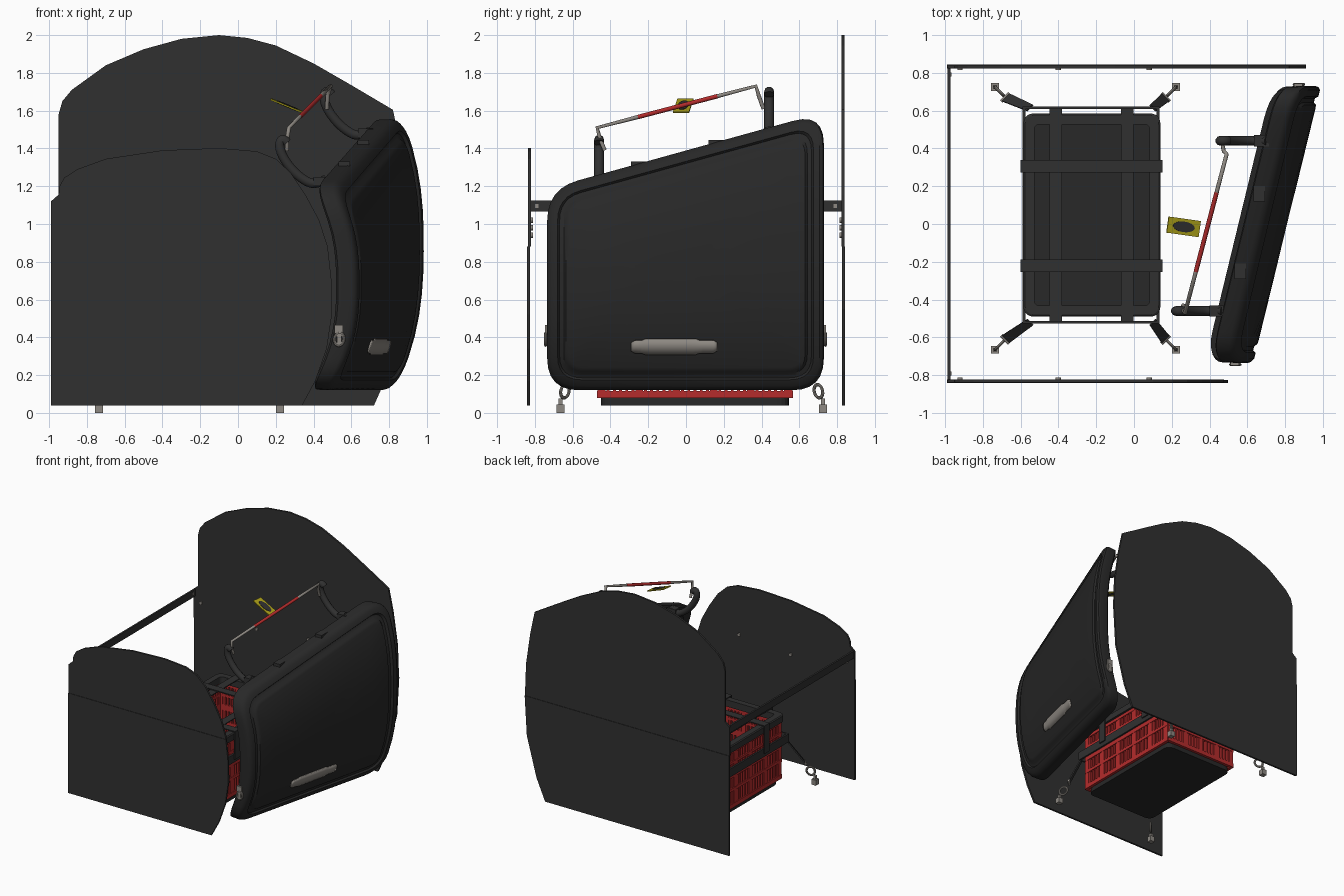
import bpy, bmesh, math
from mathutils import Vector, Matrix

if "Cube" in bpy.data.objects:
    bpy.data.objects.remove(bpy.data.objects["Cube"])

def mat(name, c):
    m = bpy.data.materials.new(name)
    m.diffuse_color = (*c, 1)
    m.use_nodes = True
    m.node_tree.nodes["Principled BSDF"].inputs["Base Color"].default_value = m.diffuse_color
    return m
DARK = mat("dark grey", (.030, .030, .030))
BLACK = mat("black", (.021, .021, .021))
RED = mat("red", (.46, .025, .025))
METAL = mat("warm metal", (.27, .25, .225))
YELLOW = mat("yellow", (.42, .36, .01))

def finish(name, bm, m, smooth=False):
    bmesh.ops.recalc_face_normals(bm, faces=bm.faces)
    me = bpy.data.meshes.new(name)
    bm.to_mesh(me); bm.free()
    ob = bpy.data.objects.new(name, me)
    bpy.context.collection.objects.link(ob)
    me.materials.append(m)
    if smooth:
        bpy.context.view_layer.objects.active = ob
        ob.select_set(True)
        bpy.ops.object.shade_smooth_by_angle(angle=math.radians(35))
        ob.select_set(False)
    return ob

def add_box(bm, x0, x1, y0, y1, z0, z1):
    M = Matrix.Translation(((x0+x1)/2, (y0+y1)/2, (z0+z1)/2)) @ Matrix.Diagonal((x1-x0, y1-y0, z1-z0, 1))
    bmesh.ops.create_cube(bm, size=1, matrix=M)

def boxes(name, lst, m):
    bm = bmesh.new()
    for b in lst: add_box(bm, *b)
    return finish(name, bm, m)

def hull(name, pts, m):
    bm = bmesh.new()
    for p in pts: bm.verts.new(p)
    bmesh.ops.convex_hull(bm, input=bm.verts)
    return finish(name, bm, m)

def loft(name, rings, m, smooth=False, closed=False):
    """Skin a list of equal rings; fan caps, or join last to first."""
    bm = bmesh.new()
    R = [[bm.verts.new(p) for p in r] for r in rings]
    n = len(R[0])
    for a, b in zip(R, R[1:] + (R[:1] if closed else [])):
        for i in range(n):
            bm.faces.new((a[i], a[(i+1) % n], b[(i+1) % n], b[i]))
    if not closed:
        for r in (R[0], R[-1]):
            c = bm.verts.new(sum((v.co for v in r), Vector()) / n)
            for i in range(n): bm.faces.new((r[i], r[(i+1) % n], c))
    return finish(name, bm, m, smooth)

def tube(name, pts, r, m, spline='POLY'):
    cu = bpy.data.curves.new(name, 'CURVE')
    cu.dimensions = '3D'; cu.bevel_depth = r; cu.bevel_resolution = 3; cu.use_fill_caps = True
    s = cu.splines.new(spline); s.points.add(len(pts)-1)
    for p, q in zip(s.points, pts): p.co = (*q, 1)
    if spline == 'NURBS': s.use_endpoint_u = True; s.order_u = 3; s.resolution_u = 6
    ob = bpy.data.objects.new(name, cu)
    bpy.context.collection.objects.link(ob)
    cu.materials.append(m)

def rounded(corners, r, ne=10, nc=6):
    """Closed 2D outline with rounded corners and subdivided edges."""
    out, P = [], [Vector(c) for c in corners]
    for i, p in enumerate(P):
        q, nx = P[i-1], P[(i+1) % len(P)]
        a, b = p + (q-p).normalized()*r, p + (nx-p).normalized()*r
        for k in range(nc+1):
            t = k/nc
            out.append(a.lerp(p, t).lerp(p.lerp(b, t), t))
        e = nx + (p-nx).normalized()*r
        out += [b.lerp(e, k/ne) for k in range(1, ne)]
    return out

# --- side panels, split at the seam
front = [(-.99, .04), (-.99, .88), (-.99, 1.12), (-.95, 1.155), (-.945, 1.2), (-.92, 1.245), (-.85, 1.29),
         (-.7, 1.345), (-.4, 1.39), (-.1, 1.402), (.1, 1.385), (.2, 1.345), (.28, 1.27), (.36, 1.15), (.43, 1.02),
         (.475, .88), (.495, .7), (.497, .52), (.47, .34), (.41, .17), (.34, .04)]
back = [(-.99, .04), (-.99, .88), (-.99, 1.12), (-.95, 1.155), (-.95, 1.58), (-.93, 1.65), (-.88, 1.71), (-.7, 1.84),
        (-.5, 1.925), (-.3, 1.98), (-.1, 2.0), (.05, 1.985), (.2, 1.945), (.4, 1.85), (.6, 1.735), (.82, 1.605),
        (.86, 1.42), (.9, 1.15), (.91, .88), (.89, .55), (.8, .22), (.72, .04)]
for nm, prof, y, s in (("front_side", front, -.833, -1), ("back_side", back, .835, 1)):
    for part, keep, o in (("lower", lambda z: z <= .88, 0), ("upper", lambda z: z >= .88, .004)):
        pts = [p for p in prof if keep(p[1])]
        bm = bmesh.new()
        f = bm.faces.new([bm.verts.new((x, y - s*o - .008, z)) for x, z in pts])
        g = bmesh.ops.extrude_face_region(bm, geom=[f])["geom"]
        bmesh.ops.translate(bm, vec=(0, .016, 0), verts=[v for v in g if isinstance(v, bmesh.types.BMVert)])
        finish(nm + "_panel_" + part, bm, DARK)
    # screws on the inner faces
    bm = bmesh.new()
    for x, z in ((-.92, 1.02), (-.4, .94), (.08, .98)):
        bmesh.ops.create_cone(bm, cap_ends=True, segments=12, radius1=.014, radius2=.014, depth=.012,
            matrix=Matrix.Translation((x, y - s*.016, z)) @ Matrix.Rotation(math.pi/2, 4, 'X'))
    finish(nm + "_screws", bm, METAL)
boxes("cross_bar", [(-.985, -.97, -.83, .83, 1.065, 1.125)], DARK)
boxes("cross_bar_bolts", [(-.97, -.964, y-.01, y+.01, 1.085, 1.105) for y in (-.79, .79)], METAL)

# --- tailgate: curved shell, skewed in plan, sloping top
def top(y): return 1.389 + .277*y
def surf(y, z, off):
    t = (z - .12)/(top(y) - .12)
    return (.81 - .14*abs(2*(t-.52))**2.5 + .245*y + off, y, z)
def gate_ring(i, off):
    y0, y1, b = -.735+i, .73-i, .12+i
    c = [(y0, b), (y1, b), (y1, top(y1)-i*1.04), (y0, top(y0)-i*1.04)]
    return [surf(p.x, p.y, off) for p in rounded(c, max(.17-i*.8, .07))]
loft("tailgate", [gate_ring(*a) for a in ((.5, -.06), (.3, -.06), (.09, -.06), (.075, -.11), (.02, -.115), (.003, -.1),
     (0, -.03), (.006, -.012), (.022, 0), (.055, 0), (.066, -.016), (.088, -.016), (.1, -.002), (.12, 0), (.25, 0),
     (.38, 0), (.5, 0))], BLACK, True)
# number-plate grip on the tailgate
bm = bmesh.new()
prev = None
for k in range(25):
    y = -.29 + .455*k/24
    e = min(y+.29, .165-y)
    h = .022 + min(.012, e*.6) + (.008 if -.23 < y < .07 else 0)
    cur = [bm.verts.new(surf(y, .35+d*h, .006)) for d in (-1, 0, 1)]
    if prev:
        for j in (0, 1): bm.faces.new((prev[j], cur[j], cur[j+1], prev[j+1]))
    prev = cur
mod = finish("tailgate_grip", bm, METAL, True).modifiers.new("thick", 'SOLIDIFY')
mod.thickness = .009; mod.offset = 0
for y in (-.25, .16):
    x, z = surf(y, top(y), -.06)[0], top(y)
    boxes("tailgate_top_clip", [(x-.03, x+.03, y-.04, y+.04, z-.03, z+.012)], DARK)

def ring(name, c, R, r, rot):
    c, rings = Vector(c), []
    for i in range(16):
        a = i*math.tau/16
        d = Vector((math.cos(a), 0, math.sin(a)*1.25))
        rings.append([c + rot @ (d*(R+r*math.cos(b)) + Vector((0, r*math.sin(b), 0)))
                      for b in (k*math.tau/8 for k in range(8))])
    loft(name, rings, METAL, True, True)

# latches on both tailgate edges
for y, s in ((-.735, -1), (.73, 1)):
    x = surf(y, .41, -.07)[0]
    boxes("edge_latch", [(x-.025, x+.02, y-.012, y+.012, .42, .465), (x-.012, x+.012, y-.015, y+.015, .36, .425)], METAL)
    ring("edge_latch_ring", (x, y+s*.008, .39), .025, .008, Matrix.Rotation(.2, 3, 'Y'))

# --- hinge arms
near = [(.47, 1.24), (.41, 1.2), (.32, 1.25), (.25, 1.33), (.215, 1.41), (.235, 1.46), (.26, 1.43)]
for nm, y, dx, dz in (("near", -.46, 0, 0), ("far", .44, .235, .255)):
    tube(nm + "_hinge_arm", [(x+dx, y, z+dz) for x, z in near], .026, DARK, 'NURBS')
    boxes(nm + "_hinge_foot", [(.40+dx, .48+dx, y-.03, y+.03, 1.2+dz, 1.25+dz)], DARK)

# --- torsion bar: metal ends, red middle
A, B = Vector((.27, -.47, 1.51)), Vector((.49, .37, 1.73))
p, q = A.lerp(B, .26), A.lerp(B, .76)
tube("torsion_bar_near_end", [(.26, -.43, 1.39), (.26, -.455, 1.45), A, p], .011, METAL)
tube("torsion_bar_middle", [p, q], .012, RED)
tube("torsion_bar_far_end", [q, B, (.475, .385, 1.68), (.47, .41, 1.61)], .011, METAL)

# --- yellow tag with a dark oval
T = Matrix.Translation((.262, -.015, 1.625)) @ Matrix.Rotation(math.radians(-8), 4, 'Z') @ Matrix.Rotation(math.radians(22), 4, 'Y')
o = boxes("warning_tag", [(-.092, .092, -.043, .043, -.004, .004)], YELLOW); o.matrix_world = T
bm = bmesh.new()
bmesh.ops.create_cone(bm, cap_ends=True, segments=20, radius1=1, radius2=1, depth=.014,
                      matrix=Matrix.Diagonal((.062, .028, 1, 1)))
finish("warning_tag_oval", bm, DARK).matrix_world = T

# --- crate
def rect(x0, x1, y0, y1, z, r):
    return [(v.x, v.y, z) for v in rounded([(x0, y0), (x1, y0), (x1, y1), (x0, y1)], r, 1, 5)]
def rrect(i, z, r=.06): return rect(-.585+i, .14-i, -.49+i, .585-i, z, r)
loft("crate_rim", [rrect(0, .565), rrect(0, .615), rrect(.008, .622), rrect(.058, .622, .03), rrect(.058, .565, .03)],
     DARK, closed=True)
loft("crate_base", [rrect(.04, .04), rrect(.04, .075), rrect(.045, .09)], BLACK)
X0, X1, Y0, Y1, t = -.56, .115, -.465, .56, .02
walls = []
def wall(u0, u1, z0, z1, side, e=0):
    """Box on one crate wall, u along the wall."""
    if side in 'fb':
        y = Y0-e if side == 'f' else Y1-t
        walls.append((u0, u1, y, y+t+e, z0, z1))
    else:
        x = X0-e if side == 'l' else X1-t
        walls.append((x, x+t+e, u0, u1, z0, z1))
for side in 'fblr':
    a, b = (X0, X1) if side in 'fb' else (Y0, Y1)
    for z0, z1 in ((.08, .115), (.22, .245), (.335, .385), (.45, .47), (.54, .57)):
        wall(a, b, z0, z1, side, .006)
    n, big = (20, 5) if side in 'fb' else (30, 6)
    for k in range(n+1):
        u = a + .02 + (b-a-.04)*k/n
        w = .02 if k % big == 0 else .0075
        wall(u-w, u+w, .09, .56, side, .004 if k % big == 0 else 0)
boxes("crate_lattice", walls, RED)

# --- straps over and around the crate
st = []
for y in (.305, -.22):
    st += [(-.6, .15, y-.033, y+.033, .628, .636), (-.6, -.59, y-.033, y+.033, .4, .63), (.14, .15, y-.033, y+.033, .4, .63)]
for x in (-.415, -.035):
    st += [(x-.033, x+.033, -.515, .61, .62, .628), (x-.033, x+.033, -.515, -.505, .4, .625), (x-.033, x+.033, .6, .61, .4, .625)]
boxes("crate_straps", st, DARK)
boxes("crate_belt", [(-.59, .135, -.526, -.514, .37, .44), (-.59, .135, .608, .62, .37, .44),
                     (-.59, -.575, -.526, .62, .37, .44), (.12, .135, -.526, .62, .37, .44)], DARK)

# --- tie-down straps, rings and floor anchors at four corners
for sx, hx, cx in ((-1, -.735, -.55), (1, .222, .10)):
    for sy, hy, cy in ((-1, -.665, -.52), (1, .725, .614)):
        a, b = Vector((cx, cy, .40)), Vector((hx-sx*.055, hy-sy*.055, .19))
        n = Vector((sx, -sy, 0)).normalized()*.028
        th = Vector((sx, sy, 1)).normalized()*.005
        hull("tie_down_strap", [c + k*n*w + m*th for c, w in ((a, .8), (b, 1)) for k in (-1, 1) for m in (-1, 1)], DARK)
        boxes("floor_anchor", [(hx-.021, hx+.021, hy-.021, hy+.021, 0, .045), (hx-.01, hx+.01, hy-.01, hy+.01, .045, .075)], METAL)
        R = Matrix.Rotation(math.atan2(-sy, -sx), 3, 'Z') @ Matrix.Rotation(.6, 3, 'Y')
        ring("tie_down_ring", (hx-sx*.024, hy-sy*.024, .115), .03, .008, R)
        tube("tie_down_buckle", [b + n*1.1, b - n*1.1], .01, METAL)
